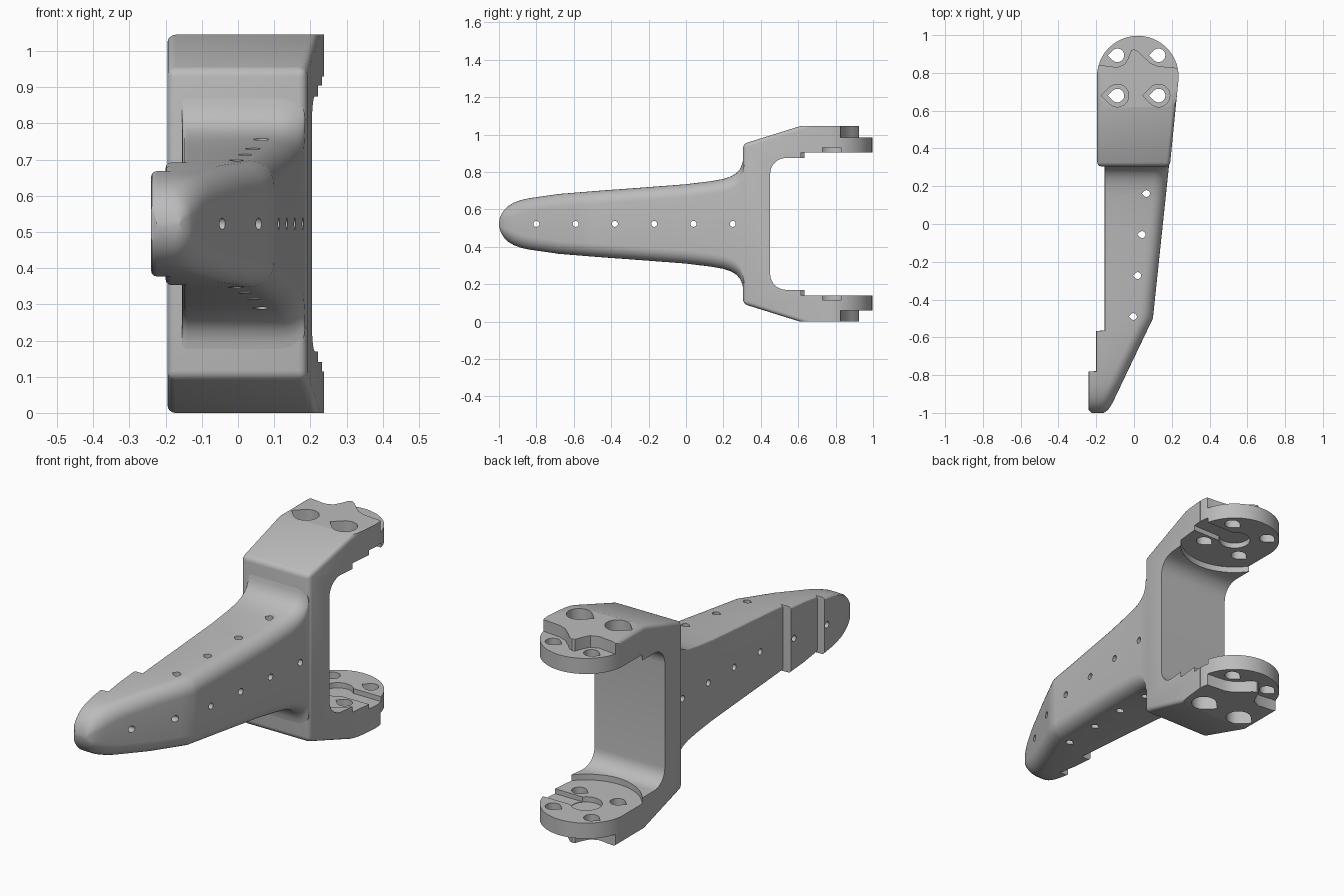
import bpy, bmesh, math
from mathutils import Vector

if "Cube" in bpy.data.objects:
    bpy.data.objects.remove(bpy.data.objects["Cube"])

MID = 0.5225            # height of the symmetry plane
DISC = (0.02, 0.78)     # centre of the round mounting plates

grey = bpy.data.materials.new("light grey")
grey.use_nodes = True
grey.diffuse_color = (0.5, 0.5, 0.5, 1)
grey.node_tree.nodes["Principled BSDF"].inputs["Base Color"].default_value = (0.5, 0.5, 0.5, 1)


def to_object(name, bm):
    bmesh.ops.recalc_face_normals(bm, faces=bm.faces[:])
    mesh = bpy.data.meshes.new(name)
    bm.to_mesh(mesh)
    bm.free()
    ob = bpy.data.objects.new(name, mesh)
    bpy.context.collection.objects.link(ob)
    mesh.materials.append(grey)
    return ob


def loft(rings):
    """Skin a list of closed rings with equal point counts and cap the ends."""
    bm = bmesh.new()
    loops = [[bm.verts.new(p) for p in ring] for ring in rings]
    n = len(loops[0])
    for a, b in zip(loops, loops[1:]):
        for i in range(n):
            j = (i + 1) % n
            bm.faces.new((a[i], a[j], b[j], b[i]))
    bm.faces.new(loops[0])
    bm.faces.new(loops[-1])
    return bm


def arc(cx, cy, r, start, end, steps):
    angles = [math.radians(start + (end - start) * i / steps) for i in range(steps + 1)]
    return [(cx + r * math.cos(a), cy + r * math.sin(a)) for a in angles]


def circle(cx, cy, r, n=32):
    return arc(cx, cy, r, 0, 360, n)[:-1]


def teardrop(cx, cy, r):
    return [(cx - 1.41 * r, cy)] + arc(cx, cy, r, -135, 135, 20)


def boolean(ob, bm, operation="DIFFERENCE"):
    cutter = to_object("cutter", bm)
    cutter.hide_render = True
    mod = ob.modifiers.new("cut", "BOOLEAN")
    mod.operation, mod.solver, mod.object = operation, "EXACT", cutter
    bpy.context.view_layer.objects.active = ob
    bpy.ops.object.modifier_apply(modifier=mod.name)
    bpy.data.objects.remove(cutter)


def upright(pts, z0, z1):
    return loft([[(x, y, z) for x, y in pts] for z in (z0, z1)])


def sideways(pts, x0, x1):
    return loft([[(x, y, z) for y, z in pts] for x in (x0, x1)])


def lerp(table, y):
    for (ya, a), (yb, b) in zip(table, table[1:]):
        if y <= yb:
            return a + (b - a) * (y - ya) / (yb - ya)
    return table[-1][1]


# C-shaped bracket: side profile with a tapering right face
upper = [(0.305, 0.95), (0.61, 1.045), (1.02, 1.045), (1.02, 0.875)]
upper += arc(0.535, 0.79, 0.085, 90, 180, 8)
profile = upper + [(y, 2 * MID - z) for y, z in reversed(upper)]
bm = sideways(profile, -0.195, 0.2)
for v in bm.verts:
    if v.co.x > 0:
        v.co.x = 0.19 + 0.1 * (v.co.y - 0.31)
rounded = []
for e in bm.edges:
    a, b = (v.co for v in e.verts)
    if not all(p.y < 0.31 or p.z < 0.01 or p.z > 1.035 for p in (a, b)):
        continue
    across = abs(a.x - b.x) > 0.2
    if across and a.y > 0.5 or a.x > 0 and min(a.y, b.y) > 0.5:
        continue
    rounded.append(e)
bmesh.ops.bevel(bm, geom=rounded, offset=0.022, segments=4, profile=0.5, affect="EDGES")
bracket = to_object("bracket", bm)

# Round ends of the mounting plates
outline = arc(*DISC, 0.216, 0, 180, 48) + [(-0.3, 0.78), (-0.3, 0), (0.3, 0), (0.3, 0.78)]
boolean(bracket, upright(outline, -0.2, 1.3), "INTERSECT")

# Wavy edge of the outer raised pad
wave = [(-0.3, 0.84), (-0.17, 0.84), (-0.09, 0.83), (-0.05, 0.845), (-0.03, 0.88),
        (-0.015, 0.92), (0, 0.925), (0.02, 0.915), (0.05, 0.885), (0.09, 0.85),
        (0.13, 0.835), (0.3, 0.82), (0.3, 1.1), (-0.3, 1.1)]
slot = [(0.02, 0.73), (0.3, 0.73), (0.3, 0.83), (0.02, 0.83)]

# Recesses and screw holes, cut the same way in both plates
for side in (1, -1):
    def recess(pts, z0, z1):
        boolean(bracket, upright(pts, MID + side * (z0 - MID), MID + side * (z1 - MID)))
    recess(wave, 0.985, 1.2)
    recess(circle(*DISC, 0.26, 64), 0.8, 0.905)
    recess(slot, 0.85, 0.93)
    recess(circle(*DISC, 0.075), 0.86, 0.932)
    for x in (-0.088, 0.13):
        recess(teardrop(x, 0.68, 0.06), 0.975, 1.2)
        for y in (0.68, 0.893):
            recess(teardrop(x, y, 0.036), 0.84, 1.21)

# Tapering arm: rounded sections whose height and width follow simple curves
half_height = [(-1, 0.008), (-0.995, 0.032), (-0.985, 0.055), (-0.97, 0.077), (-0.95, 0.096),
               (-0.92, 0.114), (-0.88, 0.128), (-0.84, 0.137), (-0.68, 0.16), (-0.47, 0.177),
               (-0.25, 0.193), (0, 0.212), (0.13, 0.228), (0.2, 0.24), (0.24, 0.254),
               (0.27, 0.272), (0.29, 0.295), (0.302, 0.325), (0.307, 0.36), (0.4, 0.365)]
right_edge = [(-1, -0.16), (-0.985, -0.138), (-0.95, -0.115), (-0.5, 0.1), (0.4, 0.195)]
left_edge = [(-1, -0.225), (-0.985, -0.24), (-0.781, -0.24), (-0.779, -0.2),
             (-0.566, -0.2), (-0.564, -0.155), (0.4, -0.155)]


def section(y):
    h, left, right = (lerp(t, y) for t in (half_height, left_edge, right_edge))
    big, small = min(0.07, 0.7 * h), min(0.015, 0.5 * h)
    big = min(big, 0.6 * (right - left))
    pts = arc(right - big, -h + big, big, -90, 0, 7) + arc(right - big, h - big, big, 0, 90, 7)
    pts += arc(left + small, h - small, small, 90, 180, 3)
    pts += arc(left + small, -h + small, small, 180, 270, 3)
    return [(x, y, MID + z) for x, z in pts]


stations = sorted({y for table in (half_height, right_edge, left_edge) for y, _ in table})
arm = to_object("arm", loft([section(y) for y in stations]))

# Lacing holes through the arm, sideways and upright
for i in range(6):
    boolean(arm, sideways(circle(-0.8 + 0.21 * i, MID, 0.016, 16), -0.5, 0.5))
for i in range(4):
    boolean(arm, upright(teardrop(-0.003 + 0.023 * i, -0.49 + 0.217 * i, 0.018), -0.2, 1.3))

# Smooth shading with crisp edges
for ob in (bracket, arm):
    bpy.ops.object.select_all(action="DESELECT")
    ob.select_set(True)
    bpy.context.view_layer.objects.active = ob
    bpy.ops.object.shade_smooth_by_angle(angle=math.radians(30))
